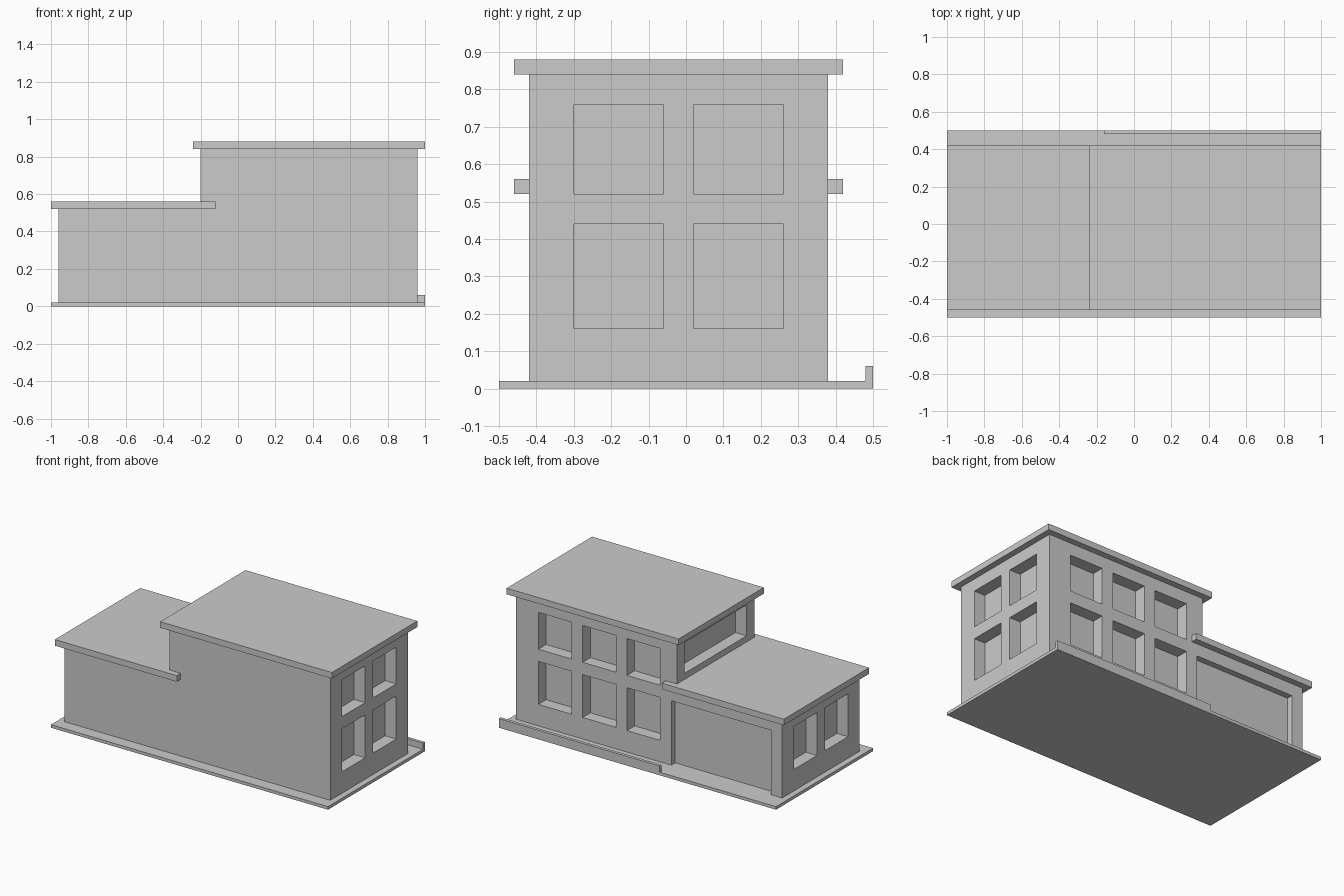
import bpy, bmesh
from mathutils import Matrix, Vector

if "Cube" in bpy.data.objects:
    bpy.data.objects.remove(bpy.data.objects["Cube"])


def add_box(bm, lo, hi):
    lo, hi = Vector(lo), Vector(hi)
    m = Matrix.Translation((lo + hi) / 2) @ Matrix.Diagonal((*(hi - lo), 1))
    bmesh.ops.create_cube(bm, size=1, matrix=m)


def finish(name, bm):
    bmesh.ops.recalc_face_normals(bm, faces=bm.faces)
    mesh = bpy.data.meshes.new(name)
    bm.to_mesh(mesh)
    bm.free()
    ob = bpy.data.objects.new(name, mesh)
    bpy.context.collection.objects.link(ob)
    return ob


def boxes(name, *pairs):
    bm = bmesh.new()
    for lo, hi in pairs:
        add_box(bm, lo, hi)
    return finish(name, bm)


# Ground slab, kerb and the two overhanging flat roofs
boxes("ground_slab", ((-1, -.5, 0), (1, .5, .02)))
boxes("kerb", ((-.16, .48, .02), (1, .5, .06)))
boxes("upper_roof", ((-.24, -.46, .84), (1, .42, .88)))
boxes("lower_roof", ((-1, -.46, .52), (-.12, .42, .56)))

# Stepped building body: side profile extruded through the depth
bm = bmesh.new()
profile = [(-.96, .02), (.96, .02), (.96, .84), (-.2, .84), (-.2, .52), (-.96, .52)]
face = bm.faces.new([bm.verts.new((x, -.42, z)) for x, z in profile])
ext = bmesh.ops.extrude_face_region(bm, geom=[face])
bmesh.ops.translate(bm, vec=(0, .8, 0),
                    verts=[v for v in ext["geom"] if isinstance(v, bmesh.types.BMVert)])
body = finish("building_walls", bm)

# Window and garage recesses
D, OUT = .08, .03
rows = [(.16, .44), (.52, .76)]
side_cols = [(-.30, -.06), (.02, .26)]
cuts = []
for z0, z1 in rows:
    for y0, y1 in side_cols:                       # right wall
        cuts.append(((.96 - D, y0, z0), (.96 + OUT, y1, z1)))
    for x0 in (-.08, .24, .56):                    # back wall
        cuts.append(((x0, .38 - D, z0), (x0 + .24, .38 + OUT, z1)))
for y0, y1 in side_cols:                           # left wall, ground floor
    cuts.append(((-.96 - OUT, y0, .16), (-.96 + D, y1, .44)))
cuts.append(((-.2 - OUT, -.34, .60), (-.2 + D, .30, .80)))   # wide upper window
cuts.append(((-.88, .34, 0), (-.16, .38 + OUT, .44)))        # garage door
cutter = boxes("recess_cutter", *cuts)
cutter.hide_render = True

mod = body.modifiers.new("recesses", 'BOOLEAN')
mod.operation = 'DIFFERENCE'
mod.solver = 'EXACT'
mod.object = cutter
bpy.context.view_layer.objects.active = body
bpy.ops.object.modifier_apply(modifier=mod.name)
bpy.data.objects.remove(cutter)
